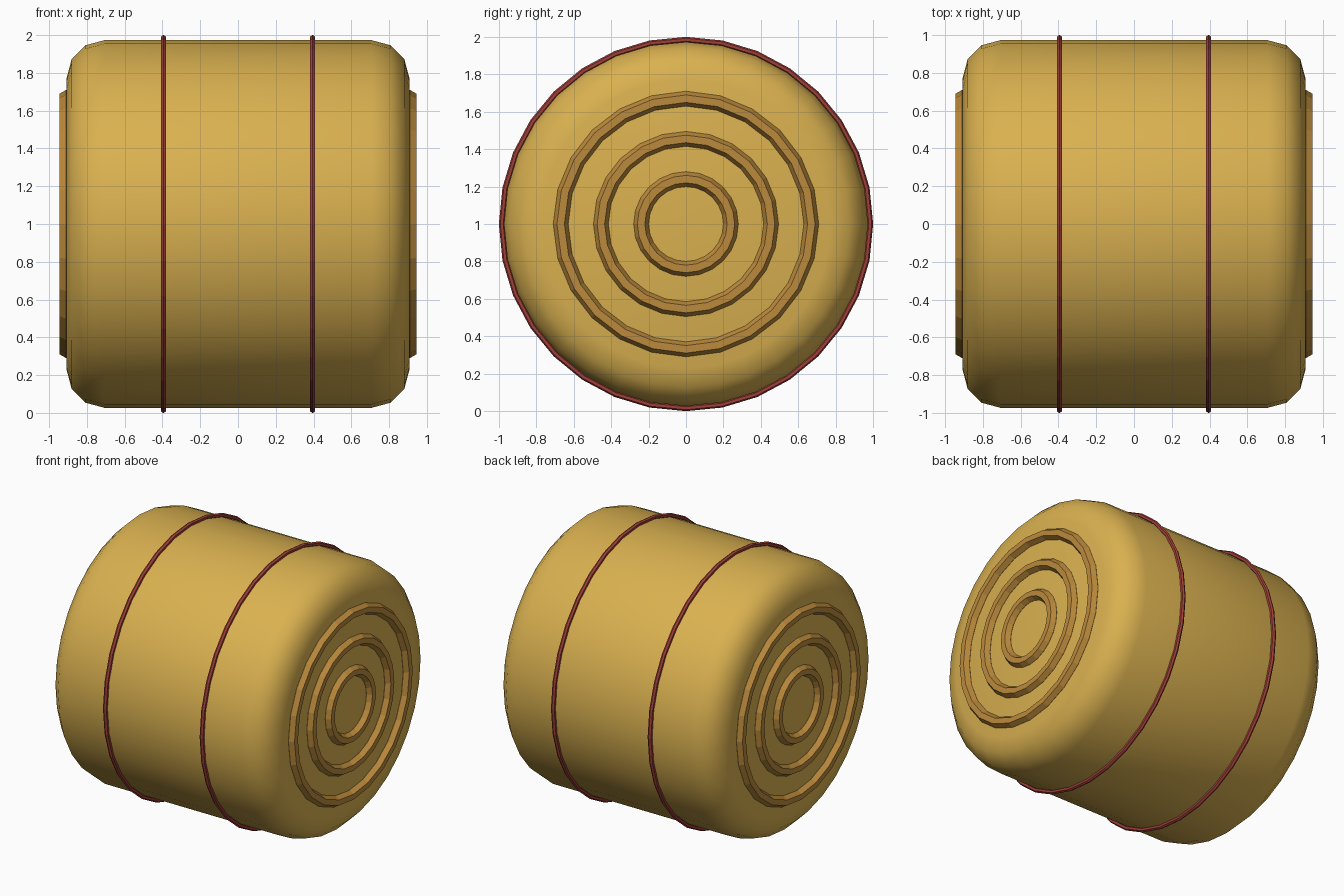
import bpy
import math

if "Cube" in bpy.data.objects:
    bpy.data.objects.remove(bpy.data.objects["Cube"])


def material(name, rgb):
    mat = bpy.data.materials.new(name)
    mat.diffuse_color = (*rgb, 1)
    mat.use_nodes = True
    mat.node_tree.nodes["Principled BSDF"].inputs["Base Color"].default_value = mat.diffuse_color
    return mat


gold = material("gold", (0.70, 0.44, 0.08))
dark_gold = material("dark gold", (0.50, 0.255, 0.045))
red = material("red", (0.36, 0.05, 0.04))
SIDEWAYS = (0, math.pi / 2, 0)


def finish(name, mat):
    obj = bpy.context.object
    obj.name = name
    obj.data.materials.append(mat)
    return obj


def ring(name, x, major, minor, sides, mat):
    bpy.ops.mesh.primitive_torus_add(
        major_radius=major, minor_radius=minor, major_segments=sides,
        minor_segments=6, location=(x, 0, 1), rotation=SIDEWAYS)
    return finish(name, mat)


# Barrel body lying along x, with rounded rims
bpy.ops.mesh.primitive_cylinder_add(
    vertices=32, radius=0.973, depth=1.815, location=(0, 0, 1), rotation=SIDEWAYS)
body = finish("barrel_body", gold)
bevel = body.modifiers.new("rounded_rims", 'BEVEL')
bevel.width = 0.2
bevel.segments = 3
bevel.limit_method = 'ANGLE'
bevel.angle_limit = math.radians(40)
bpy.ops.object.modifier_apply(modifier=bevel.name)
bpy.ops.object.shade_smooth_by_angle(angle=math.radians(40))

for side, label in ((-1, "left"), (1, "right")):
    # Thin band around the body
    ring(f"{label}_band", side * 0.395, 0.985, 0.0155, 32, red)
    # Concentric raised rings on the end face
    for size, radius in (("inner", 0.24), ("middle", 0.455), ("outer", 0.67)):
        ring(f"{label}_{size}_end_ring", side * 0.91, radius, 0.04, 24, dark_gold)
